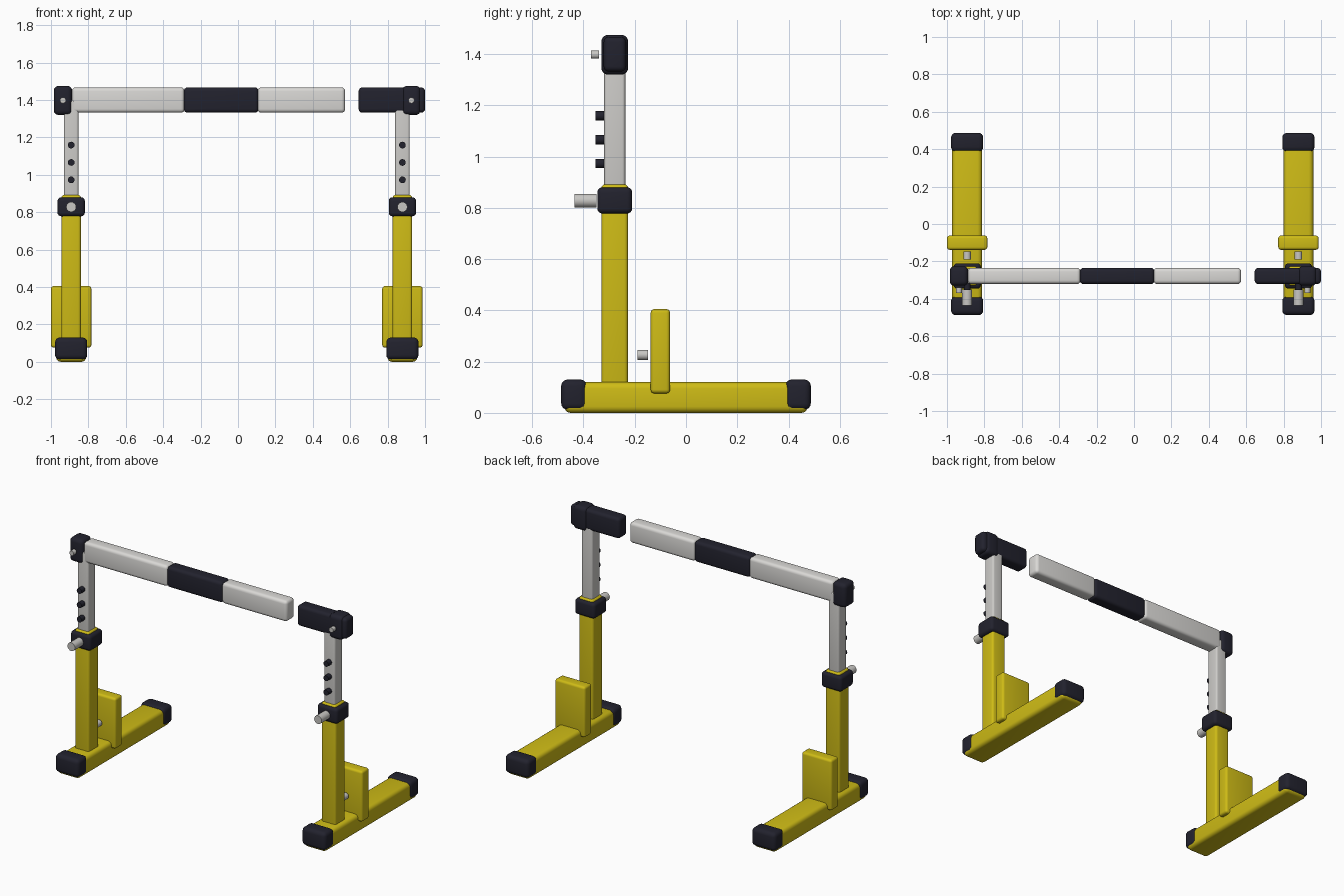
import bpy
import math

default = bpy.data.objects.get("Cube")
if default:
    bpy.data.objects.remove(default, do_unlink=True)


def material(name, rgb):
    mat = bpy.data.materials.new(name)
    mat.use_nodes = True
    color = (*rgb, 1.0)
    mat.diffuse_color = color
    mat.node_tree.nodes["Principled BSDF"].inputs["Base Color"].default_value = color
    return mat


YELLOW = material("yellow paint", (0.62, 0.50, 0.008))
DARK = material("dark rubber", (0.016, 0.016, 0.027))
TUBE = material("pale grey tube", (0.61, 0.60, 0.58))
BAR = material("off white bar", (0.70, 0.69, 0.67))
METAL = material("grey metal", (0.58, 0.57, 0.55))


def finish(obj, name, mat):
    obj.name = name
    obj.data.materials.append(mat)
    bpy.ops.object.shade_smooth_by_angle(angle=math.radians(40))
    return obj


def block(name, x, y, z, mat, bevel=0.02):
    """Rounded box from (low, high) ranges on each axis."""
    spans = (x, y, z)
    bpy.ops.mesh.primitive_cube_add(size=1, location=[(a + b) / 2 for a, b in spans])
    obj = bpy.context.object
    obj.scale = [b - a for a, b in spans]
    bpy.ops.object.transform_apply(location=False, rotation=False, scale=True)
    mod = obj.modifiers.new("rounded edges", "BEVEL")
    mod.width = bevel
    mod.segments = 4
    bpy.ops.object.modifier_apply(modifier=mod.name)
    return finish(obj, name, mat)


def pin(name, x, y, z, radius, mat):
    """Short cylinder pointing to the front."""
    bpy.ops.mesh.primitive_cylinder_add(
        vertices=16, radius=radius, depth=y[1] - y[0],
        location=(x, (y[0] + y[1]) / 2, z), rotation=(math.pi / 2, 0, 0))
    return finish(bpy.context.object, name, mat)


def around(center, half):
    return (center - half, center + half)


POST_Y = -0.278

# Two uprights with feet
for side, cx in (("right", -0.892), ("left", 0.879)):
    block(f"{side}_foot_beam", around(cx, 0.08), (-0.475, 0.475), (0, 0.12), YELLOW, 0.025)
    for end, sign in (("front", -1), ("back", 1)):
        block(f"{side}_{end}_foot_cap", around(cx, 0.086), around(sign * 0.437, 0.05),
              (0.012, 0.13), DARK, 0.025)
    block(f"{side}_lower_post", around(cx, 0.052), around(POST_Y, 0.052),
          (0.06, 0.892), YELLOW, 0.015)
    block(f"{side}_collar", around(cx, 0.073), around(POST_Y, 0.068), (0.778, 0.88), DARK)
    pin(f"{side}_collar_knob", cx, (-0.436, -0.35), 0.828, 0.027, METAL)
    block(f"{side}_inner_tube", around(cx, 0.039), around(POST_Y, 0.041),
          (0.80, 1.40), TUBE, 0.012)
    for i in range(3):
        pin(f"{side}_height_stud_{i + 1}", cx, (-0.354, -0.318), 0.973 + i * 0.093, 0.018, DARK)
    block(f"{side}_foot_plate", around(cx, 0.108), (-0.138, -0.062), (0.076, 0.405), YELLOW, 0.015)
    pin(f"{side}_plate_bolt", cx, (-0.19, -0.148), 0.226, 0.02, METAL)

# Corner caps and their pins
for side, cx in (("right", -0.936), ("left", 0.927)):
    block(f"{side}_top_cap", around(cx, 0.049), around(POST_Y, 0.052), (1.32, 1.475), DARK, 0.025)
    pin(f"{side}_top_pin", cx, (-0.37, -0.34), 1.398, 0.016, METAL)

# Crossbar sections, with a gap before the left sleeve
BAR_Y, BAR_Z = around(POST_Y, 0.043), (1.332, 1.467)
block("crossbar_long_section", (-0.888, -0.285), BAR_Y, BAR_Z, BAR)
block("crossbar_grip", (-0.29, 0.11), BAR_Y, BAR_Z, DARK)
block("crossbar_short_section", (0.105, 0.573), BAR_Y, BAR_Z, BAR)
block("left_bar_sleeve", (0.645, 1.0), BAR_Y, BAR_Z, DARK)
